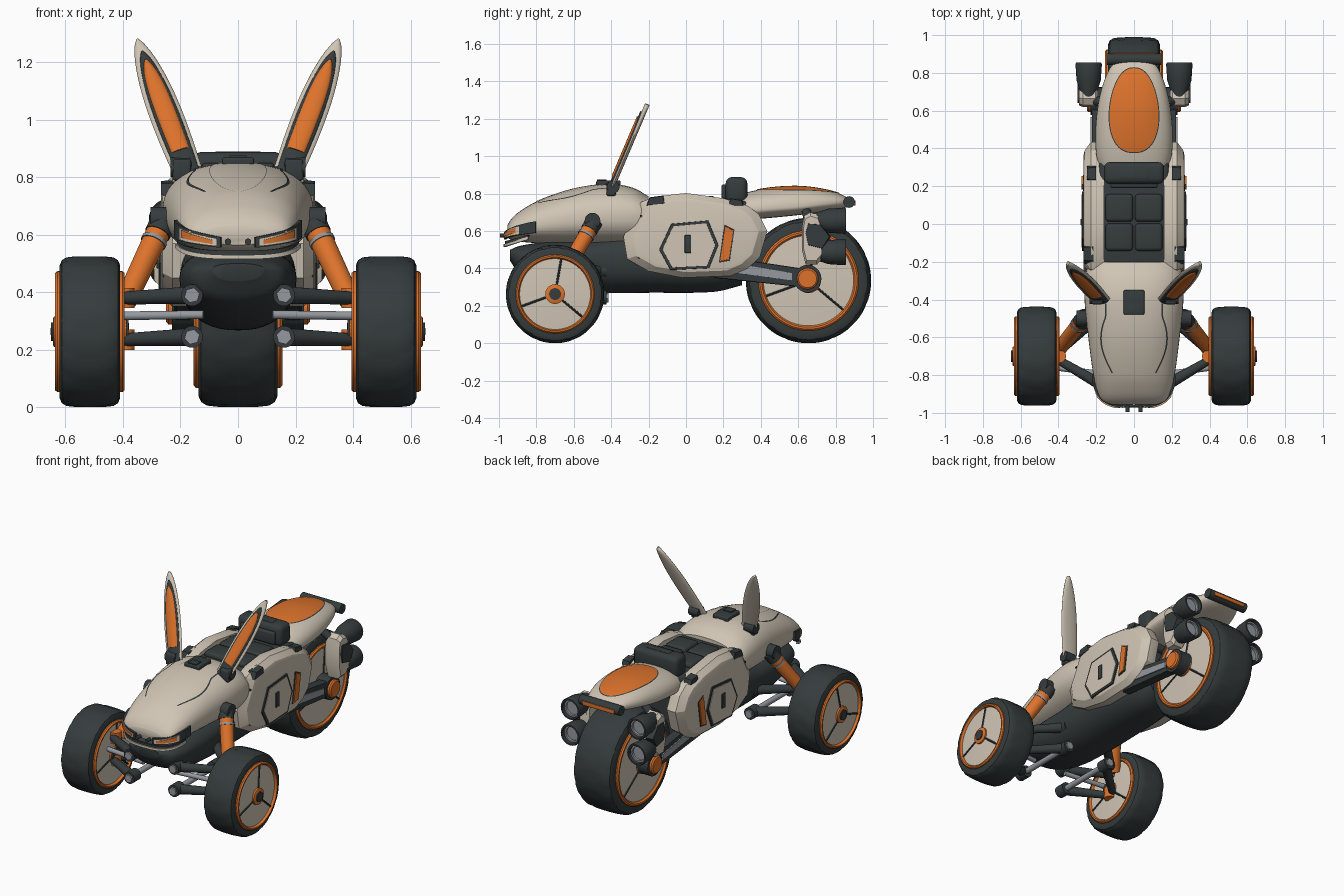
import bpy, bmesh, math
from mathutils import Vector

if "Cube" in bpy.data.objects:
    bpy.data.objects.remove(bpy.data.objects["Cube"])

def material(name, rgb):
    m = bpy.data.materials.new(name)
    m.diffuse_color = (*rgb, 1)
    m.use_nodes = True
    m.node_tree.nodes["Principled BSDF"].inputs["Base Color"].default_value = m.diffuse_color
    return m

CREAM = material("cream", (0.63, 0.56, 0.46))
ORANGE = material("orange", (0.72, 0.17, 0.025))
DARK = material("charcoal", (0.036, 0.045, 0.047))
METAL = material("grey metal", (0.30, 0.32, 0.35))
P = 2.3  # roundness of the body cross-sections

def finish(name, bm, mat, mirror=False, angle=35):
    bmesh.ops.remove_doubles(bm, verts=bm.verts, dist=1e-5)
    bmesh.ops.recalc_face_normals(bm, faces=bm.faces)
    me = bpy.data.meshes.new(name)
    bm.to_mesh(me)
    bm.free()
    me.materials.append(mat)
    me.shade_smooth()
    me.set_sharp_from_angle(angle=math.radians(angle))
    o = bpy.data.objects.new(name, me)
    bpy.context.collection.objects.link(o)
    if mirror:
        o.modifiers.new("mirror", 'MIRROR').use_mirror_merge = False
    return o

def rings(name, rows, mat, mirror=False, angle=35, closed=True, caps=True, bevel=0):
    """Skin a list of point rows with quads."""
    bm = bmesh.new()
    vs = [[bm.verts.new(p) for p in row] for row in rows]
    n = len(rows[0])
    for a, b in zip(vs, vs[1:]):
        for k in range(n if closed else n - 1):
            bm.faces.new((a[k], a[(k + 1) % n], b[(k + 1) % n], b[k]))
    if caps and closed:
        bm.faces.new(vs[0])
        bm.faces.new(vs[-1])
    if bevel:
        bmesh.ops.recalc_face_normals(bm, faces=bm.faces)
        bmesh.ops.bevel(bm, geom=bm.edges[:], offset=bevel, segments=3, profile=0.5, affect='EDGES')
    return finish(name, bm, mat, mirror, angle)

def box(name, c, s, mat, bevel=0.008, mirror=False):
    x, y, z = (v / 2 for v in s)
    rows = [[(c[0] + i * x, c[1] + j * y, c[2] + k * z) for i, j in ((-1, -1), (1, -1), (1, 1), (-1, 1))] for k in (-1, 1)]
    return rings(name, rows, mat, mirror, 50, bevel=bevel)

def revolve(name, p, d, prof, mat, mirror=False, n=32, tread=0, angle=35):
    """Spin (distance, radius) points about the axis d through p."""
    p, d = Vector(p), Vector(d).normalized()
    u = d.orthogonal().normalized()
    v = d.cross(u)
    big = max(r for _, r in prof)
    rows = []
    for t, r in prof:
        row = []
        for k in range(n):
            a = 2 * math.pi * k / n
            rr = r * (1 - tread) if tread and r > big * 0.93 and (k + int(abs(t) * 30)) % 5 == 0 else r
            row.append(p + d * t + (u * math.cos(a) + v * math.sin(a)) * max(rr, 1e-4))
        rows.append(row)
    return rings(name, rows, mat, mirror, angle)

def tube(name, p, q, r, mat, mirror=False, r2=None, n=24):
    d = Vector(q) - Vector(p)
    return revolve(name, p, d, [(0, r), (d.length, r if r2 is None else r2)], mat, mirror, n)

def plate(name, poly, levels, mat, mirror=True, bevel=0):
    """Side-view (y, z) outline stacked along x at (x, scale) levels."""
    cy = sum(a for a, _ in poly) / len(poly)
    cz = sum(b for _, b in poly) / len(poly)
    return rings(name, [[(x, cy + (a - cy) * s, cz + (b - cz) * s) for a, b in poly] for x, s in levels],
                 mat, mirror, 22, bevel=bevel)

def sample(st, y):
    """Smoothly interpolate stations (y, half width, top, middle, bottom)."""
    i = max(0, min(len(st) - 2, sum(s[0] <= y for s in st) - 1))
    a, b = st[i], st[i + 1]
    p, q = st[max(i - 1, 0)], st[min(i + 2, len(st) - 1)]
    h = b[0] - a[0]
    t = (y - a[0]) / h
    out = []
    for k in range(1, 5):
        m0 = (b[k] - p[k]) / (b[0] - p[0]) * h
        m1 = (q[k] - a[k]) / (q[0] - a[0]) * h
        out.append((2*t**3 - 3*t*t + 1) * a[k] + (t**3 - 2*t*t + t) * m0 + (3*t*t - 2*t**3) * b[k] + (t**3 - t*t) * m1)
    return out

def loft(name, st, mat, n=48, m=40):
    rows = []
    for j in range(m + 1):
        y = st[0][0] + (st[-1][0] - st[0][0]) * (0.5 - 0.5 * math.cos(math.pi * j / m))
        w, top, mid, bot = sample(st, y)
        row = []
        for k in range(n):
            c, s = math.cos(2 * math.pi * k / n), math.sin(2 * math.pi * k / n)
            z = abs(s) ** (2 / P)
            row.append((w * math.copysign(abs(c) ** (2 / P), c), y, mid + (top - mid) * z if s > 0 else mid - (mid - bot) * z))
        rows.append(row)
    return rings(name, rows, mat, angle=50)

def patch(name, st, y0, y1, span, off, mat, mirror=False, m=32, n=10):
    """Thin panel lying on the top of a lofted body; span(t) gives its x range."""
    rows = []
    for j in range(m + 1):
        y = y0 + (y1 - y0) * (0.5 - 0.5 * math.cos(math.pi * j / m))
        x0, x1 = span((y - y0) / (y1 - y0))
        w, top, mid, _ = sample(st, y)
        xs = [x0 + (x1 - x0) * k / n for k in range(n + 1)]
        rows.append([(x, y, off + mid + (top - mid) * max(0, 1 - abs(x / w) ** P) ** (1 / P)) for x in xs])
    return rings(name, rows, mat, mirror, 60, closed=False)

# Hood, belly and tail bodies
HOOD = [(-.955, .12, .63, .60, .565), (-.94, .165, .657, .60, .555), (-.9, .19, .697, .61, .545), (-.8, .215, .757, .63, .535),
        (-.6, .242, .825, .66, .525), (-.4, .262, .85, .68, .52), (-.28, .258, .83, .68, .52), (-.2, .24, .785, .67, .53)]
BELLY = [(-.94, .09, .50, .48, .44), (-.89, .16, .52, .46, .37), (-.7, .2, .55, .45, .30), (-.45, .2, .57, .45, .27),
         (-.2, .2, .65, .45, .27), (.15, .18, .66, .45, .275), (.3, .14, .64, .47, .31)]
TAIL = [(.26, .15, .78, .71, .66), (.32, .19, .805, .71, .66), (.45, .205, .83, .72, .67), (.6, .195, .838, .73, .685),
        (.72, .17, .825, .745, .70), (.82, .13, .80, .755, .715), (.88, .08, .77, .755, .735)]
loft("hood", HOOD, CREAM)
loft("belly", BELLY, DARK)
loft("tail", TAIL, CREAM)
def oval(w):
    return lambda t: (-w * (4 * t * (1 - t)) ** .42 * (1.1 - .25 * t), w * (4 * t * (1 - t)) ** .42 * (1.1 - .25 * t))
patch("tail_inset", TAIL, .38, .825, oval(.132), .004, ORANGE)
patch("tail_inset_trim", TAIL, .375, .83, oval(.137), .002, DARK)
patch("hood_panel", HOOD, -.82, -.34, lambda t: (-.1 * (4*t*(1-t)) ** .5, .1 * (4*t*(1-t)) ** .5), .003, CREAM)
def seam(t):
    c = .115 + .06 * math.sin(math.pi * min(1, t * 1.25) * .8)
    return c - .004, c + .004
patch("hood_seam", HOOD, -.79, -.42, seam, .003, DARK, True, n=2)
box("dash_block", (0, -.415, .855), (.11, .13, .03), DARK)
box("dash_screen", (0, -.45, .872), (.06, .05, .008), DARK, .002)

# Face: ribbons wrapped around the nose
def ribbon(name, a0, a1, lo, hi, off, mat, mirror=True):
    rows = [[], [], [], []]
    for k in range(25):
        t = k / 24
        a = math.radians(a0 + (a1 - a0) * t)
        x = math.copysign(abs(math.sin(a)) ** .7, a)
        y = math.cos(a) ** .7
        zl, zh = (v[0] + (v[1] - v[0]) * (t if mirror else abs(2 * t - 1) ** 2) for v in (lo, hi))
        for row, o, z in zip(rows, (off, off, off - .012, off - .012), (zl, zh, zh, zl)):
            row.append((x * (.222 + o), -.76 - y * (.213 + o), z))
    rings(name, [list(r) for r in zip(*rows)], mat, mirror, 40)
ribbon("eye_band", 9, 84, (.555, .59), (.592, .652), .002, DARK)
ribbon("eye_surround", 12, 60, (.562, .583), (.586, .625), .005, CREAM)
ribbon("eye", 15, 54, (.568, .590), (.582, .617), .008, ORANGE)
ribbon("lower_lip", -75, 75, (.515, .555), (.53, .57), .002, CREAM, False)
ribbon("mouth_gap", -75, 75, (.53, .57), (.545, .58), -.004, DARK, False)
tube("nostril", (.035, -.96, .576), (.035, -.995, .576), .011, DARK, True)

# Ears
EB, EU = Vector((.18, -.395, .835)), Vector((.17, .188, .442))
ES = (Vector((1, 0, 0)) - EU * EU.x / EU.length_squared).normalized()
EN = EU.cross(ES).normalized()
if EN.y > 0:
    EN = -EN
def leaf(name, t0, t1, wid, off, mat):
    rows = []
    for j in range(25):
        f = .5 - .5 * math.cos(math.pi * j / 24)
        t = t0 + (t1 - t0) * f
        w = wid * (.034 + .05 * math.sin(math.pi * min(1, max(0, t) * .5 + .18)) - .03 * max(0, t)) * max(.02, 1 - f ** 5) ** .5
        rows.append([EB + EU * t + ES * w * math.cos(a) + EN * (off + .013 * math.sin(a))
                     for a in (2 * math.pi * k / 20 for k in range(20))])
    rings(name, rows, mat, True, 60)
leaf("ear", -.03, 1, .85, 0, CREAM)
leaf("ear_rim", -.06, .9, .66, .007, DARK)
leaf("ear_inner", .12, .83, .51, .013, ORANGE)
box("ear_base", (.195, -.4, .825), (.065, .05, .075), DARK, .01, True)
tube("ear_hinge", (.165, -.39, .835), (.235, -.39, .835), .034, DARK, True)

# Side panels with their details
plate("side_panel", [(-.335, .57), (-.24, .755), (-.16, .785), (0, .803), (.2, .775), (.33, .735), (.39, .69), (.435, .6),
                     (.395, .46), (.33, .40), (.24, .36), (-.02, .35), (-.2, .385), (-.315, .45)],
      [(.16, .98), (.19, 1), (.228, 1), (.262, .87), (.267, .8)], CREAM)
PENT = [(-.145, .5), (-.08, .64), (.12, .658), (.175, .525), (.125, .40), (-.085, .39)]
plate("hatch_trim", PENT, [(.255, 1), (.274, .98)], DARK)
plate("hatch", PENT, [(.255, .9), (.277, .88)], CREAM)
box("hatch_slot", (.278, .01, .53), (.01, .035, .095), DARK, .004, True)
plate("panel_stripe", [(.21, .63), (.255, .605), (.23, .445), (.18, .435)], [(.25, 1), (.277, .95)], ORANGE)
plate("panel_stripe_trim", [(.205, .637), (.26, .61), (.235, .44), (.175, .43)], [(.25, 1), (.271, .98)], DARK)
plate("panel_latch", [(-.215, .735), (-.195, .78), (-.12, .79), (-.11, .745)], [(.215, 1), (.268, .9)], DARK)
plate("panel_rear_latch", [(.225, .735), (.235, .775), (.3, .765), (.31, .735)], [(.2, 1), (.25, .9)], DARK)
for y, z in ((-.24, .68), (.28, .685), (-.25, .46), (.33, .47)):
    tube("panel_screw", (.23, y, z), (.262, y, z), .007, DARK, True, n=12)

# Seat
box("seat_base", (0, .05, .69), (.37, .56, .14), DARK, .02)
for x in (-.078, .078):
    for y in (-.07, .085):
        box("seat_cushion", (x, y, .765), (.145, .145, .045), DARK, .018)
box("backrest", (0, .27, .82), (.32, .115, .135), DARK, .03)
box("backrest_pad", (0, .205, .81), (.25, .03, .08), DARK, .012)
box("backrest_top", (0, .265, .884), (.16, .05, .012), DARK, .004)
tube("tail_light_bar", (-.145, .872, .755), (.145, .872, .755), .031, DARK)
box("tail_light", (0, .902, .75), (.23, .01, .026), ORANGE, .003)

# Wheels
def wheel(name, c, w, R, mirror):
    X = (1, 0, 0)
    half = [(1, .76), (1.0, .88), (.93, .945), (.78, .982), (.5, .995), (.2, 1)]
    prof = [(w * a, R * b) for a, b in half] + [(-w * a, R * b) for a, b in reversed(half)]
    revolve(name + "_tyre", c, X, prof, DARK, mirror, 80, .013, 30)
    for s in (-1, 1):
        d = (s, 0, 0)
        revolve(name + "_rim", c, d, [(w - .02, .8*R), (w + .008, .8*R), (w + .016, .775*R), (w + .016, .745*R), (w + .006, .72*R), (w - .02, .72*R)],
                ORANGE, mirror, 64)
        revolve(name + "_disc", c, d, [(w - .03, .73*R), (w + .001, .73*R), (w + .01, .2*R), (w + .01, 0)], CREAM, mirror, 64)
        revolve(name + "_hub_ring", c, d, [(w - .02, .2*R), (w + .02, .2*R), (w + .024, .17*R), (w + .024, 0)], ORANGE, mirror)
        revolve(name + "_hub", c, d, [(w, .12*R), (w + .03, .12*R), (w + .032, 0)], DARK, mirror)
        for k in range(3):
            a = math.radians(80 + 120 * k)
            p, q = (Vector((c[0] + s * (w + x), c[1] + r * R * math.cos(a), c[2] + r * R * math.sin(a))) for x, r in ((.01, .18), (.002, .73)))
            tube(name + "_spoke", p, q, .006, DARK, mirror, n=8)
wheel("front_wheel", (.515, -.70, .263), .105, .263, True)
wheel("rear_wheel", (0, .655, .335), .138, .335, False)

# Front suspension
for z in (.39, .245):
    zo = z - .01
    for y, yo, cap in ((-.86, -.72, -.035), (-.46, -.68, .035)):
        tube("suspension_arm", (.16, y, z), (.40, yo, zo), .031, DARK, True, .022)
        tube("arm_bush", (.16, y - cap, z), (.16, y + cap, z), .038, DARK, True)
        tube("arm_bolt", (.16, y + cap * .8, z), (.16, y + cap * 1.3, z), .027, METAL, True, n=6)
    tube("arm_mount", (.16, -.83, z), (.16, -.46, z), .018, METAL, True)
    tube("knuckle", (.395, -.7, zo - .035), (.395, -.7, zo + .035), .035, ORANGE, True)
tube("steering_rod", (.12, -.80, .322), (.42, -.76, .318), .015, METAL, True)
tube("axle", (.38, -.7, .263), (.43, -.7, .263), .05, DARK, True)
A, B = Vector((.265, -.5, .635)), Vector((.39, -.655, .37))
tube("damper", A, B, .043, ORANGE, True, .038)
tube("damper_cap", A.lerp(B, -.06), A.lerp(B, .12), .046, DARK, True)
tube("damper_ring", A.lerp(B, .2), A.lerp(B, .24), .046, METAL, True)
tube("damper_mount", (.22, -.5, .655), (.305, -.5, .655), .042, DARK, True)

# Swing arm
plate("swing_arm", [(.15, .47), (.15, .35), (.62, .30), (.67, .32), (.67, .37), (.62, .40)], [(.165, .98), (.175, 1), (.215, 1), (.222, .95)], DARK)
plate("swing_arm_inlay", [(.22, .435), (.24, .38), (.57, .335), (.57, .375)], [(.2, 1), (.229, .98)], METAL)
tube("swing_arm_hub", (.14, .65, .345), (.23, .65, .345), .074, DARK, True)
revolve("swing_arm_cap", (.2, .65, .345), (1, 0, 0), [(0, .057), (.042, .057), (.05, .048), (.05, 0)], ORANGE, True)

# Exhausts
plate("exhaust_pod", [(.62, .62), (.63, .68), (.665, .70), (.71, .685), (.735, .62), (.735, .46), (.70, .42), (.64, .42), (.62, .5)],
      [(.19, .85), (.205, 1), (.27, 1), (.292, .85)], CREAM)
plate("exhaust_badge", [(.635, .59), (.65, .52), (.73, .50), (.775, .57), (.72, .64), (.65, .645)], [(.25, 1), (.299, .9)], DARK)
tube("exhaust_bracket", (.14, .64, .72), (.24, .66, .64), .025, DARK, True)
for z in (.655, .487):
    revolve("exhaust_nozzle", (.24, .66, z), (0, 1, 0), [(0, 0), (0, .04), (.05, .048), (.1, .064), (.185, .07), (.195, .066), (.195, .056), (.1, .046), (.1, 0)], DARK, True)
    revolve("exhaust_liner", (.24, .76, z), (0, 1, 0), [(.06, .0545), (.075, .0555), (.075, .044), (.06, .044)], METAL, True)
